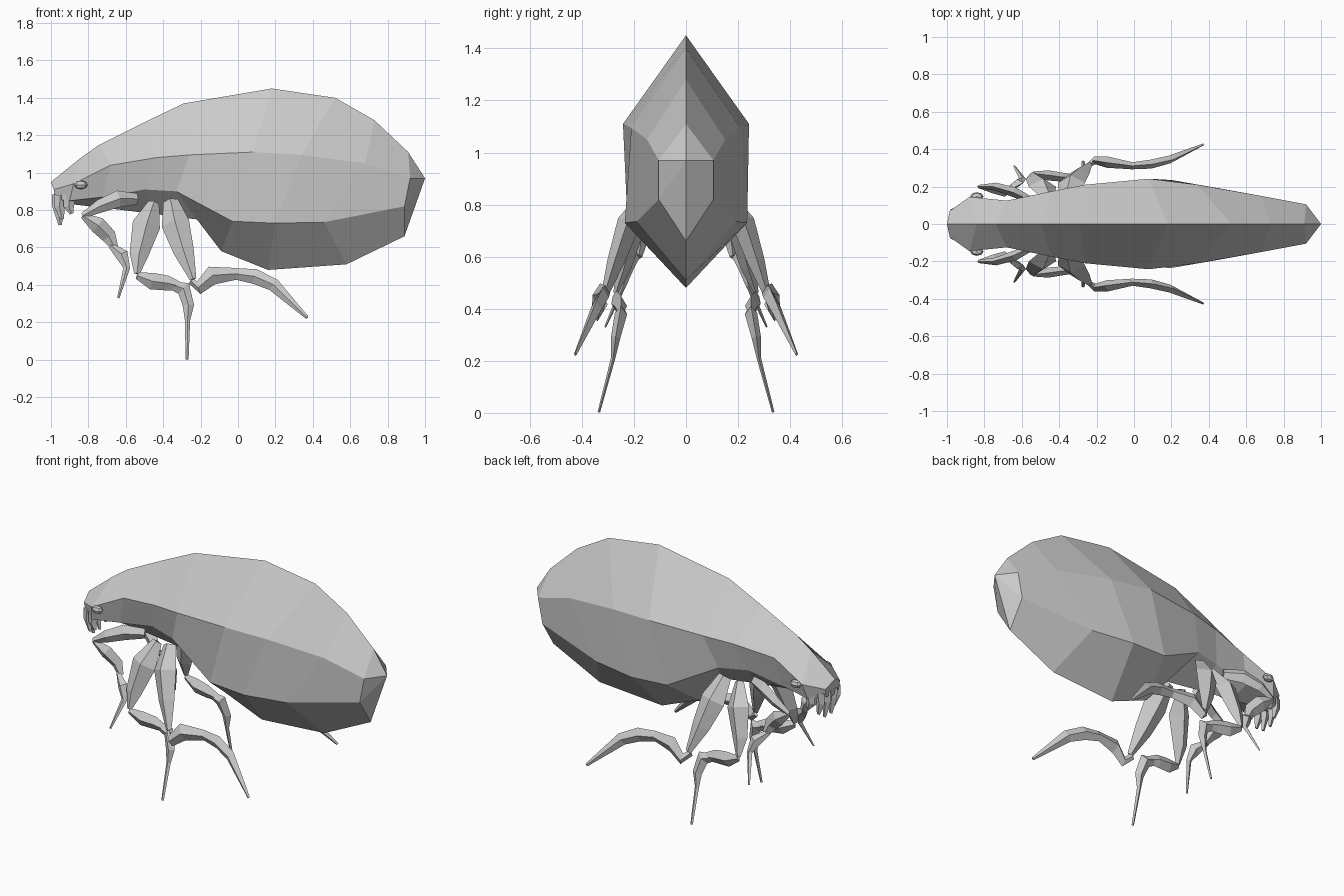
import bpy, bmesh
from mathutils import Vector


def finish(name, bm, mirror=False):
    bmesh.ops.recalc_face_normals(bm, faces=bm.faces)
    me = bpy.data.meshes.new(name)
    bm.to_mesh(me)
    bm.free()
    ob = bpy.data.objects.new(name, me)
    bpy.context.collection.objects.link(ob)
    if mirror:
        m = ob.modifiers.new("Mirror", 'MIRROR')
        m.use_axis = (False, True, False)
        m.use_clip = False
        m.use_mirror_merge = False
    return ob


def skin(bm, rings):
    n = len(rings[0])
    vs = [[bm.verts.new(p) for p in r] for r in rings]
    for a, b in zip(vs, vs[1:]):
        for i in range(n):
            j = (i + 1) % n
            bm.faces.new((a[i], a[j], b[j], b[i]))
    return vs


# Body: top ridge (x,z), upper side (x,y,z), lower side (x,y,z), keel (x,z)
sections = [
    (-1.00, .95, -.985, .07, .91, -.98, .06, .86, -.98, .84),
    (-.84, 1.08, -.88, .145, .94, -.90, .12, .85, -.88, .83),
    (-.74, 1.15, -.68, .125, 1.04, -.72, .10, .87, -.70, .81),
    (-.50, 1.27, -.44, .175, 1.08, -.50, .11, .91, -.45, .78),
    (-.29, 1.37, -.26, .21, 1.095, -.33, .16, .90, -.22, .75),
    (.18, 1.45, .08, .242, 1.11, -.03, .225, .74, -.09, .58),
    (.52, 1.40, .34, .21, 1.095, .20, .235, .73, .16, .48),
    (.73, 1.28, .68, .15, 1.05, .46, .19, .735, .58, .51),
    (.91, 1.11, .92, .105, .97, .89, .105, .82, .89, .66),
]
bm = bmesh.new()
rings = [[(tx, 0, tz), (ux, uy, uz), (lx, ly, lz), (bx, 0, bz), (lx, -ly, lz), (ux, -uy, uz)]
         for tx, tz, ux, uy, uz, lx, ly, lz, bx, bz in sections]
vs = skin(bm, rings)
bm.faces.new(vs[0])
tip = bm.verts.new((1, 0, .97))
for i in range(6):
    bm.faces.new((vs[-1][i], vs[-1][(i + 1) % 6], tip))
finish("body", bm)


def limb(bm, pts, flat=.6):
    """Four-sided flattened tube through (x, y, z, radius) points."""
    P = [Vector(p[:3]) for p in pts]
    rings = []
    for i, p in enumerate(pts):
        d = (P[min(i + 1, len(P) - 1)] - P[max(i - 1, 0)]).normalized()
        side = Vector((0, 1, 0))
        side = (side - d * side.dot(d)).normalized()
        up = d.cross(side)
        r = p[3]
        rings.append([P[i] + up * r, P[i] + side * r * flat,
                      P[i] - up * r, P[i] - side * r * flat])
    v = skin(bm, rings)
    bm.faces.new(v[0])
    bm.faces.new(v[-1])


# Legs: each one is a list of separate segments (thigh, shin, foot)
legs = {
    "front_leg": [
        [(-.54, .12, .86, .03), (-.64, .17, .86, .045), (-.74, .20, .82, .035), (-.83, .20, .77, .015)],
        [(-.83, .20, .77, .015), (-.75, .19, .72, .045), (-.69, .17, .66, .04), (-.66, .18, .60, .02)],
        [(-.68, .18, .61, .015), (-.62, .22, .56, .035), (-.595, .24, .49, .018), (-.64, .31, .33, .006)],
    ],
    "middle_leg": [
        [(-.45, .13, .84, .03), (-.49, .20, .72, .075), (-.53, .24, .56, .05), (-.54, .27, .46, .015)],
        [(-.54, .27, .45, .018), (-.46, .26, .42, .045), (-.38, .25, .41, .04), (-.30, .25, .39, .02)],
        [(-.39, .25, .41, .015), (-.29, .25, .38, .04), (-.265, .27, .29, .03), (-.27, .28, .21, .014),
         (-.272, .335, .002, .008)],
    ],
    "hind_leg": [
        [(-.36, .14, .85, .04), (-.335, .22, .73, .075), (-.29, .27, .58, .055), (-.24, .32, .43, .018)],
        [(-.25, .31, .42, .018), (-.21, .34, .385, .035), (-.14, .33, .45, .05), (0, .31, .46, .03)],
        [(-.02, .31, .46, .03), (.09, .32, .445, .04), (.19, .345, .40, .035), (.37, .425, .225, .009)],
    ],
}
for name, segs in legs.items():
    bm = bmesh.new()
    for s in segs:
        limb(bm, s, .6)
    finish(name, bm, True)

# Mouth spikes under the head
bm = bmesh.new()
for x, y, l in ((-.96, .03, .72), (-.95, .075, .75), (-.90, .10, .78)):
    limb(bm, [(x, y, .88, .035), (x - .005, y, .82, .028), (x + .01, y, l, .010)], .5)
finish("mouth_spikes", bm, True)

# Eyes
bm = bmesh.new()
bmesh.ops.create_uvsphere(bm, u_segments=8, v_segments=4, radius=1)
bmesh.ops.scale(bm, vec=(.036, .022, .024), verts=bm.verts)
bmesh.ops.translate(bm, vec=(-.84, .148, .935), verts=bm.verts)
finish("eyes", bm, True)
